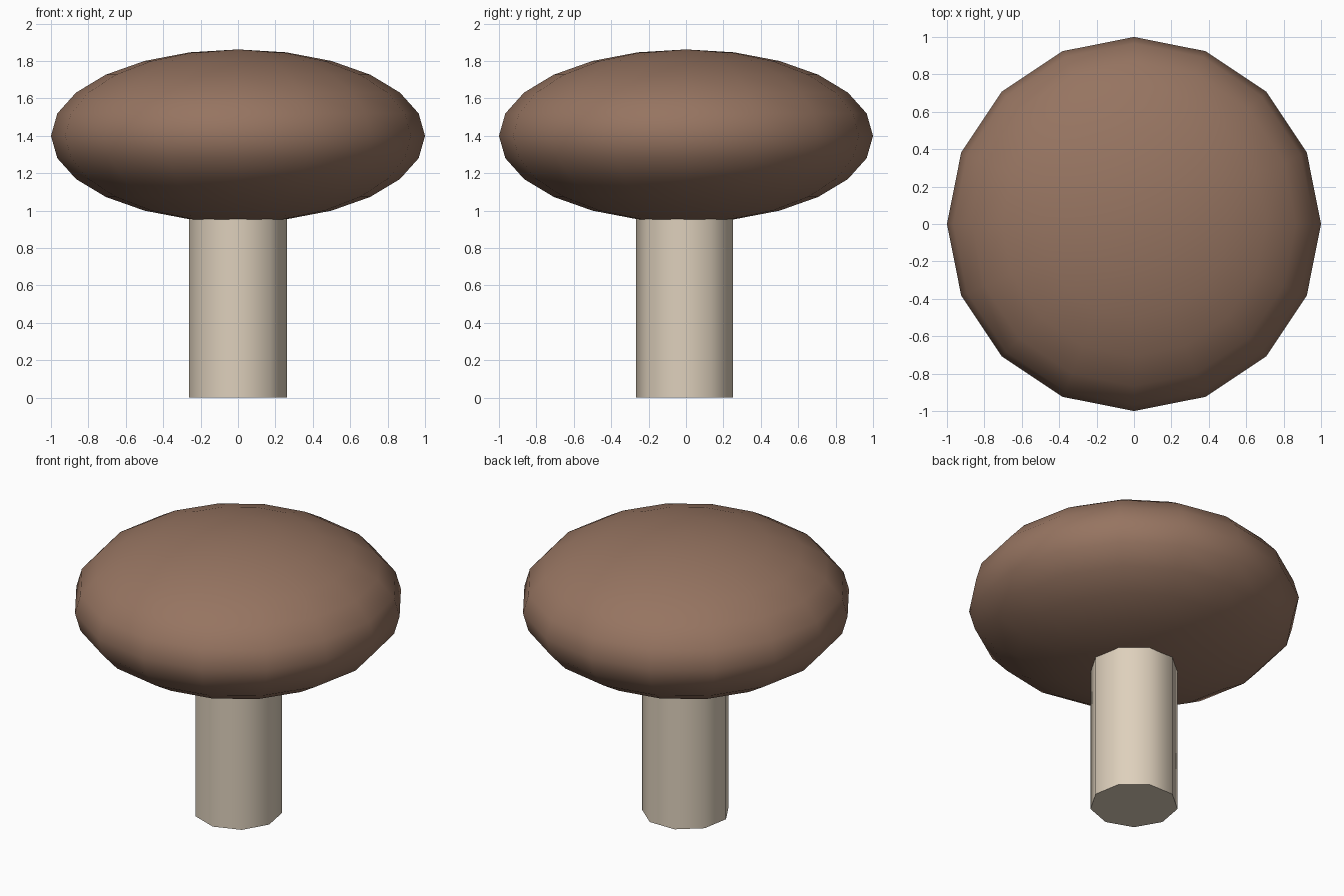
import bpy, math

if "Cube" in bpy.data.objects:
    bpy.data.objects.remove(bpy.data.objects["Cube"])


def material(name, rgb):
    m = bpy.data.materials.new(name)
    m.diffuse_color = (*rgb, 1.0)
    m.use_nodes = True
    m.node_tree.nodes["Principled BSDF"].inputs["Base Color"].default_value = m.diffuse_color
    return m


def finish(name, mat, angle):
    ob = bpy.context.object
    ob.name = ob.data.name = name
    ob.data.materials.append(mat)
    bpy.ops.object.transform_apply(location=False, rotation=True, scale=True)
    bpy.ops.object.shade_smooth_by_angle(angle=math.radians(angle))
    return ob


brown = material("cap_brown", (0.305, 0.175, 0.119))
cream = material("stem_cream", (0.730, 0.631, 0.503))

# Cap: flattened low-poly ball
bpy.ops.mesh.primitive_uv_sphere_add(segments=16, ring_count=12, radius=1.0,
                                     location=(0, 0, 1.40))
bpy.context.object.scale = (1, 1, 0.462)
finish("mushroom_cap", brown, 60)

# Stem: nine-sided column with one corner facing the front
STEM_TOP = 1.05
bpy.ops.mesh.primitive_cylinder_add(vertices=9, radius=0.267, depth=STEM_TOP,
                                    location=(0, 0, STEM_TOP / 2),
                                    rotation=(0, 0, math.pi))
finish("mushroom_stem", cream, 60)
